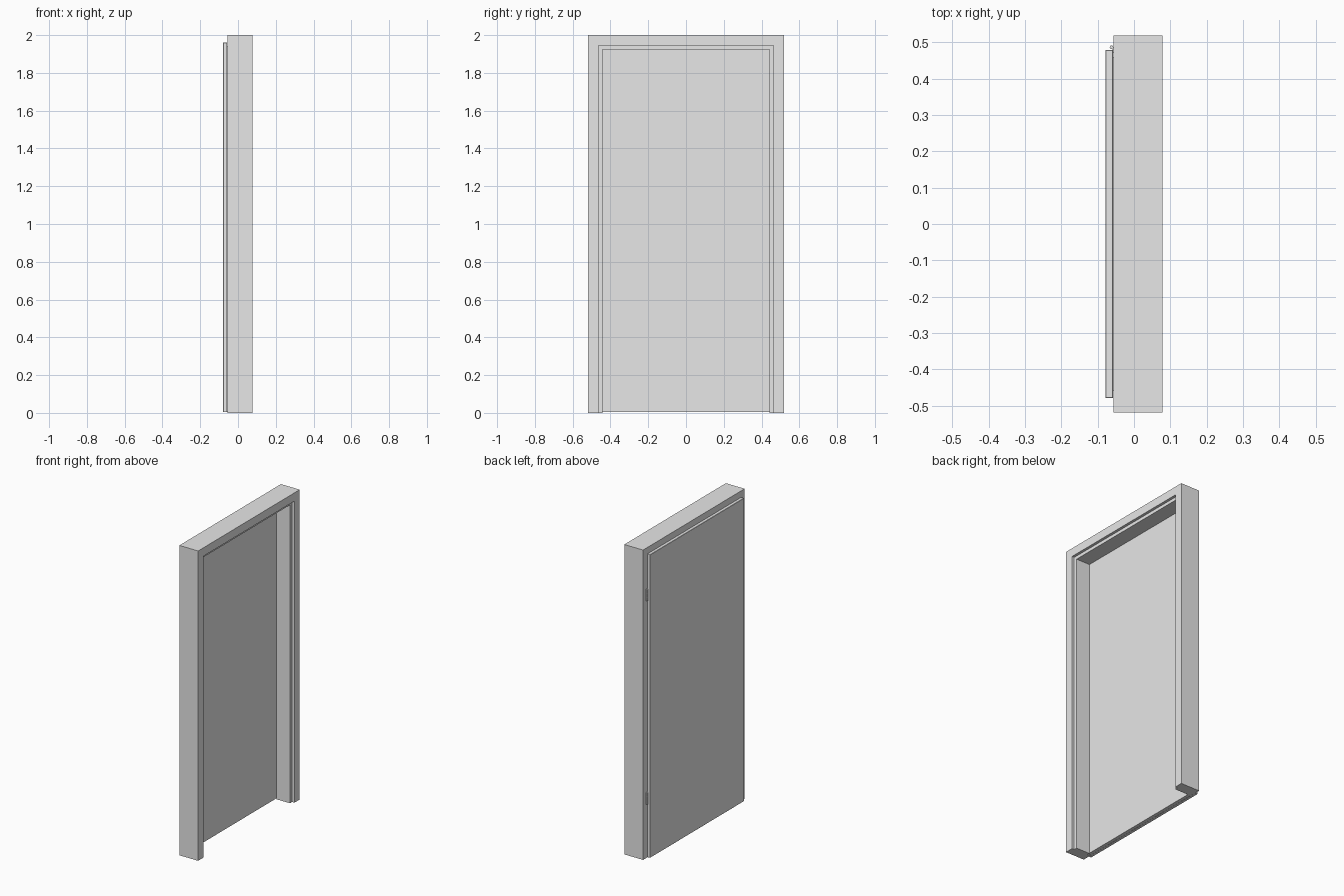
import bpy, bmesh

if "Cube" in bpy.data.objects:
    bpy.data.objects.remove(bpy.data.objects["Cube"])

grey = bpy.data.materials.new("light_grey")
grey.diffuse_color = (0.8, 0.8, 0.8, 1)
grey.use_nodes = True
grey.node_tree.nodes["Principled BSDF"].inputs["Base Color"].default_value = grey.diffuse_color

HALF_W, HEIGHT = 0.518, 2.0


def finish(bm, name):
    bmesh.ops.recalc_face_normals(bm, faces=bm.faces)
    mesh = bpy.data.meshes.new(name)
    bm.to_mesh(mesh)
    bm.free()
    mesh.materials.append(grey)
    obj = bpy.data.objects.new(name, mesh)
    bpy.context.collection.objects.link(obj)
    return obj


def box(name, x, y, z, bevel=0):
    bm = bmesh.new()
    bmesh.ops.create_cube(bm, size=1)
    for v in bm.verts:
        v.co = [(a + b) / 2 + c * (b - a) for (a, b), c in zip((x, y, z), v.co)]
    if bevel:
        bmesh.ops.bevel(bm, geom=bm.edges[:], offset=bevel, segments=1,
                        affect='EDGES')
    return finish(bm, name)


# Frame: stepped jamb profile (depth, inset) swept with mitred corners
profile = [(-0.056, 0), (0.078, 0), (0.078, 0.054), (0.061, 0.054),
           (0.061, 0.075), (-0.036, 0.075), (-0.036, 0.056), (-0.056, 0.056)]
bm = bmesh.new()
rings = []
for side, top in ((-1, 0), (-1, 1), (1, 1), (1, 0)):
    rings.append([bm.verts.new((x, side * (HALF_W - i), top * (HEIGHT - i)))
                  for x, i in profile])
n = len(profile)
for a, b in zip(rings, rings[1:]):
    for k in range(n):
        m = (k + 1) % n
        bm.faces.new((a[k], a[m], b[m], b[k]))
bm.faces.new(rings[0])
bm.faces.new(rings[-1])
finish(bm, "door_frame")

# Door leaf: overlapping outer panel and the core set into the rebate
box("door_panel", (-0.079, -0.058), (-0.479, 0.479), (0.004, 1.961), 0.0015)
box("door_core", (-0.0585, -0.038), (-0.459, 0.459), (0.004, 1.941))

# Hinges: three stacked knuckles each, plus a leaf reaching the frame
for label, mid in (("lower", 0.387), ("upper", 1.70)):
    for k in (-1, 0, 1):
        bpy.ops.mesh.primitive_cylinder_add(
            vertices=12, radius=0.005, depth=0.024,
            location=(-0.062, 0.486, mid + k * 0.0255))
        knuckle = bpy.context.object
        knuckle.name = f"{label}_hinge_knuckle_{k + 2}"
        knuckle.data.materials.append(grey)
        bpy.ops.object.shade_smooth_by_angle()
    box(f"{label}_hinge_leaf", (-0.0585, -0.055), (0.470, 0.487),
        (mid - 0.037, mid + 0.037))
